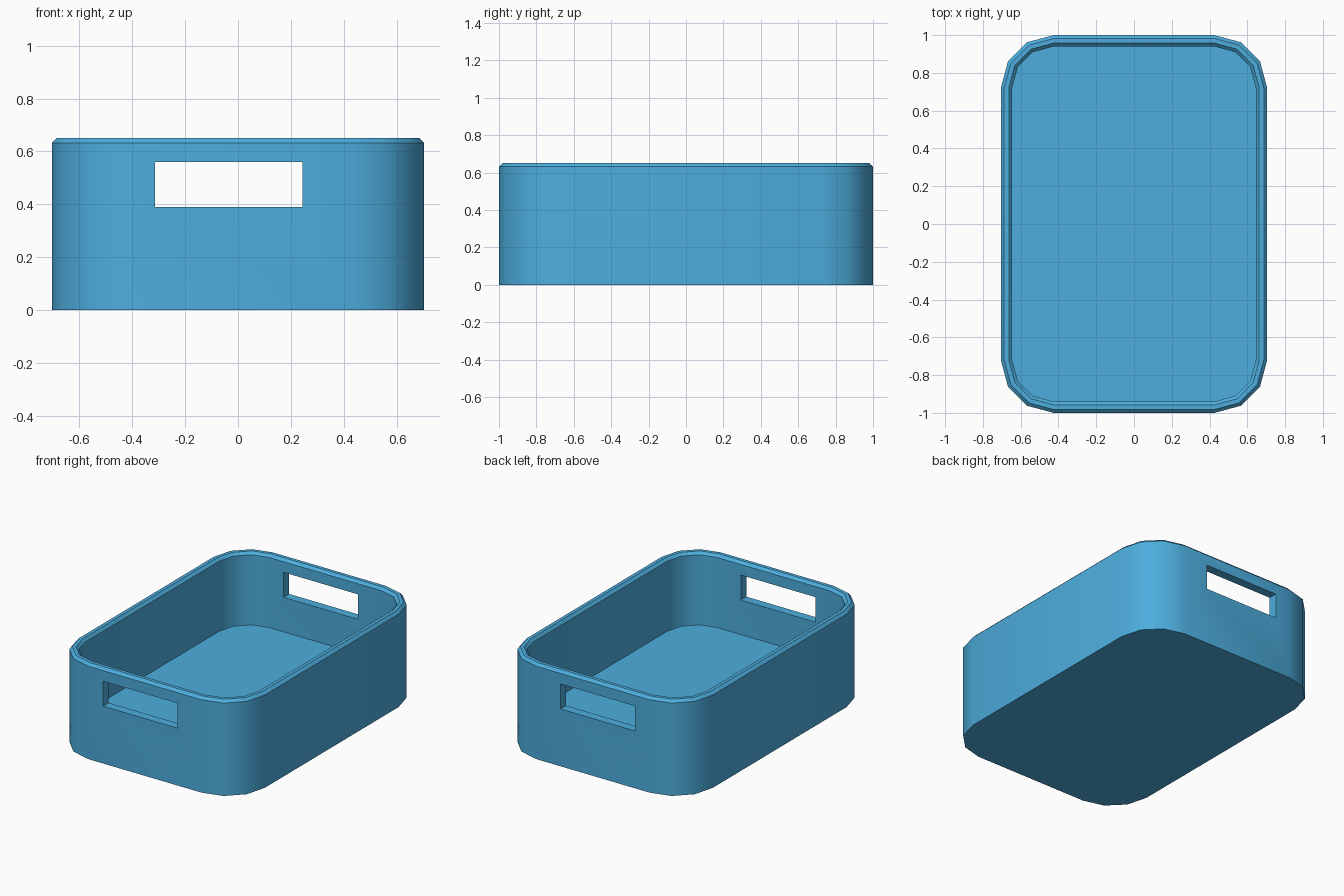
import bpy, bmesh, math

if "Cube" in bpy.data.objects:
    bpy.data.objects.remove(bpy.data.objects["Cube"])

# One flat colour
blue = bpy.data.materials.new("sky_blue")
blue.diffuse_color = (0.074, 0.42, 0.73, 1)
blue.use_nodes = True
blue.node_tree.nodes["Principled BSDF"].inputs["Base Color"].default_value = blue.diffuse_color

HX, HY, R, SEG = 0.705, 1.0, 0.28, 3   # half sizes, corner radius, corner sides


def rounded_ring(bm, inset, z):
    """Rounded rectangle of vertices, inset from the outer wall."""
    ring = []
    for q, (sx, sy) in enumerate([(1, 1), (-1, 1), (-1, -1), (1, -1)]):
        for i in range(SEG + 1):
            a = math.pi / 2 * (q + i / SEG)
            ring.append(bm.verts.new((sx * (HX - R) + (R - inset) * math.cos(a),
                                      sy * (HY - R) + (R - inset) * math.sin(a), z)))
    return ring


# Tray: wall profile swept round, outside bottom -> chamfered rim -> inside floor
profile = [(0, 0), (0, 0.632), (0.018, 0.65), (0.042, 0.65), (0.06, 0.632), (0.06, 0.155)]
bm = bmesh.new()
rings = [rounded_ring(bm, d, z) for d, z in profile]
for a, b in zip(rings, rings[1:]):
    n = len(a)
    for i in range(n):
        j = (i + 1) % n
        bm.faces.new((a[i], a[j], b[j], b[i]))
bm.faces.new(rings[0][::-1])
bm.faces.new(rings[-1])
bmesh.ops.recalc_face_normals(bm, faces=bm.faces[:])
mesh = bpy.data.meshes.new("storage_tray")
bm.to_mesh(mesh)
bm.free()
mesh.materials.append(blue)
tray = bpy.data.objects.new("storage_tray", mesh)
bpy.context.collection.objects.link(tray)

# Handle slots: one box cuts through front and back walls
bpy.ops.mesh.primitive_cube_add(size=1, location=(-0.035, 0, 0.475))
cutter = bpy.context.object
cutter.name = "handle_cutter"
cutter.scale = (0.56, 2.4, 0.17)
cutter.hide_render = True
cutter.data.materials.append(blue)

bpy.ops.object.select_all(action='DESELECT')
tray.select_set(True)
bpy.context.view_layer.objects.active = tray
mod = tray.modifiers.new("handle_slots", 'BOOLEAN')
mod.operation = 'DIFFERENCE'
mod.solver = 'EXACT'
mod.object = cutter
bpy.ops.object.modifier_apply(modifier=mod.name)
bpy.data.objects.remove(cutter, do_unlink=True)

# Smooth round the corners, sharp at the rim and slots
bpy.ops.object.shade_smooth_by_angle(angle=math.radians(35))
